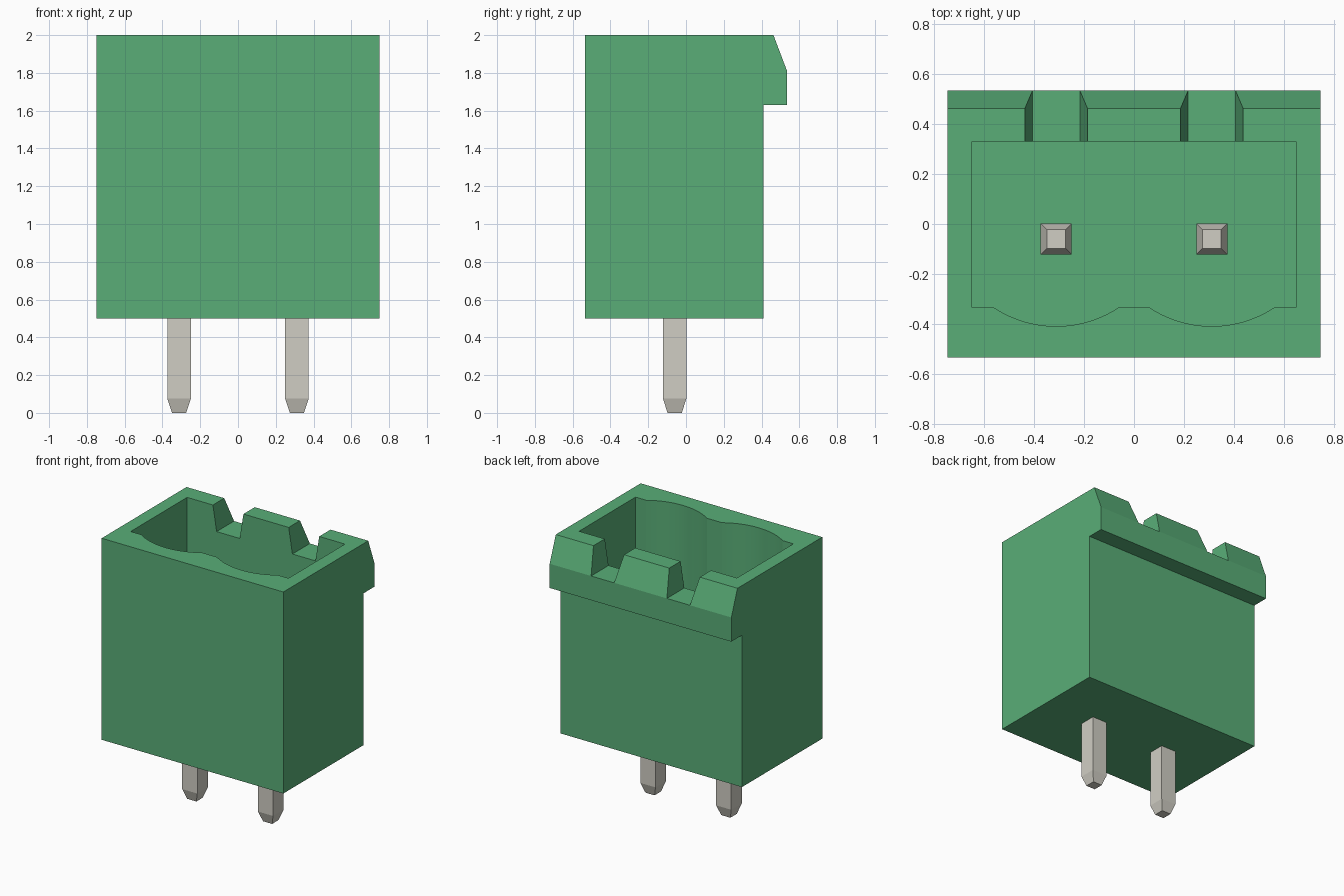
import bpy, bmesh, math
from mathutils import Matrix

default = bpy.data.objects.get("Cube")
if default:
    bpy.data.objects.remove(default, do_unlink=True)


def material(name, color):
    mat = bpy.data.materials.new(name)
    mat.use_nodes = True
    mat.diffuse_color = color
    mat.node_tree.nodes["Principled BSDF"].inputs["Base Color"].default_value = color
    return mat


green = material("green plastic", (0.10, 0.42, 0.185, 1))
metal = material("grey metal", (0.63, 0.615, 0.55, 1))


def finish(name, bm, mat):
    bmesh.ops.recalc_face_normals(bm, faces=bm.faces)
    mesh = bpy.data.meshes.new(name)
    bm.to_mesh(mesh)
    bm.free()
    mesh.materials.append(mat)
    obj = bpy.data.objects.new(name, mesh)
    bpy.context.collection.objects.link(obj)
    return obj


def prism(name, outline, offset, mat):
    """Extrude a closed 3D outline along an offset."""
    bm = bmesh.new()
    face = bm.faces.new([bm.verts.new(p) for p in outline])
    new = bmesh.ops.extrude_face_region(bm, geom=[face], use_keep_orig=True)["geom"]
    bmesh.ops.translate(bm, vec=offset,
                        verts=[v for v in new if isinstance(v, bmesh.types.BMVert)])
    return finish(name, bm, mat)


def cut(target, cutter):
    cutter.hide_render = True
    mod = target.modifiers.new("cut", "BOOLEAN")
    mod.operation = "DIFFERENCE"
    mod.solver = "EXACT"
    mod.object = cutter
    bpy.context.view_layer.objects.active = target
    bpy.ops.object.modifier_apply(modifier=mod.name)
    bpy.data.objects.remove(cutter, do_unlink=True)


PITCH = 0.312      # pin offset from the centre
FLOOR = 0.72       # inside floor height

# Housing: side profile with the latch lip at the back
side = [(-0.535, 0.5), (0.41, 0.5), (0.41, 1.63), (0.535, 1.63),
        (0.535, 1.81), (0.463, 2), (-0.535, 2)]
housing = prism("housing", [(-0.748, y, z) for y, z in side], (1.496, 0, 0), green)

# Socket: rectangle with one shallow round bulge per pin at the front
half, sag, front = 0.25, 0.075, -0.335
radius = (half ** 2 + sag ** 2) / (2 * sag)
sweep = math.asin(half / radius)
outline = [(0.65, 0.33), (-0.65, 0.33), (-0.65, front)]
for cx in (-PITCH, PITCH):
    for i in range(21):
        a = sweep * (i / 10 - 1)
        outline.append((cx + radius * math.sin(a),
                        front - sag + radius * (1 - math.cos(a))))
outline.append((0.65, front))
cut(housing, prism("socket_cutter", [(x, y, FLOOR) for x, y in outline], (0, 0, 2), green))

# Tapered notches through the back wall
for cx in (-PITCH, PITCH):
    shape = [(-0.095, 1.81), (0.095, 1.81), (0.142, 2.1), (-0.142, 2.1)]
    cut(housing, prism("notch_cutter", [(cx + x, 0.2, z) for x, z in shape],
                       (0, 0.6, 0), green))

bpy.ops.object.select_all(action="DESELECT")
housing.select_set(True)
bpy.context.view_layer.objects.active = housing
bpy.ops.object.shade_smooth_by_angle(angle=math.radians(15))

# Square pins with tapered ends
rings = [(0, 0.0375), (0.075, 0.062), (1.5, 0.062), (1.575, 0.0375)]
for name, cx in (("right_pin", -PITCH), ("left_pin", PITCH)):
    bm = bmesh.new()
    loops = [[bm.verts.new((sx * r, sy * r, z))
              for sx, sy in ((-1, -1), (1, -1), (1, 1), (-1, 1))] for z, r in rings]
    for low, high in zip(loops, loops[1:]):
        for i in range(4):
            j = (i + 1) % 4
            bm.faces.new((low[i], low[j], high[j], high[i]))
    bm.faces.new(loops[0])
    bm.faces.new(loops[-1])
    bmesh.ops.transform(bm, matrix=Matrix.Translation((cx, -0.06, 0)), verts=bm.verts)
    finish(name, bm, metal)
